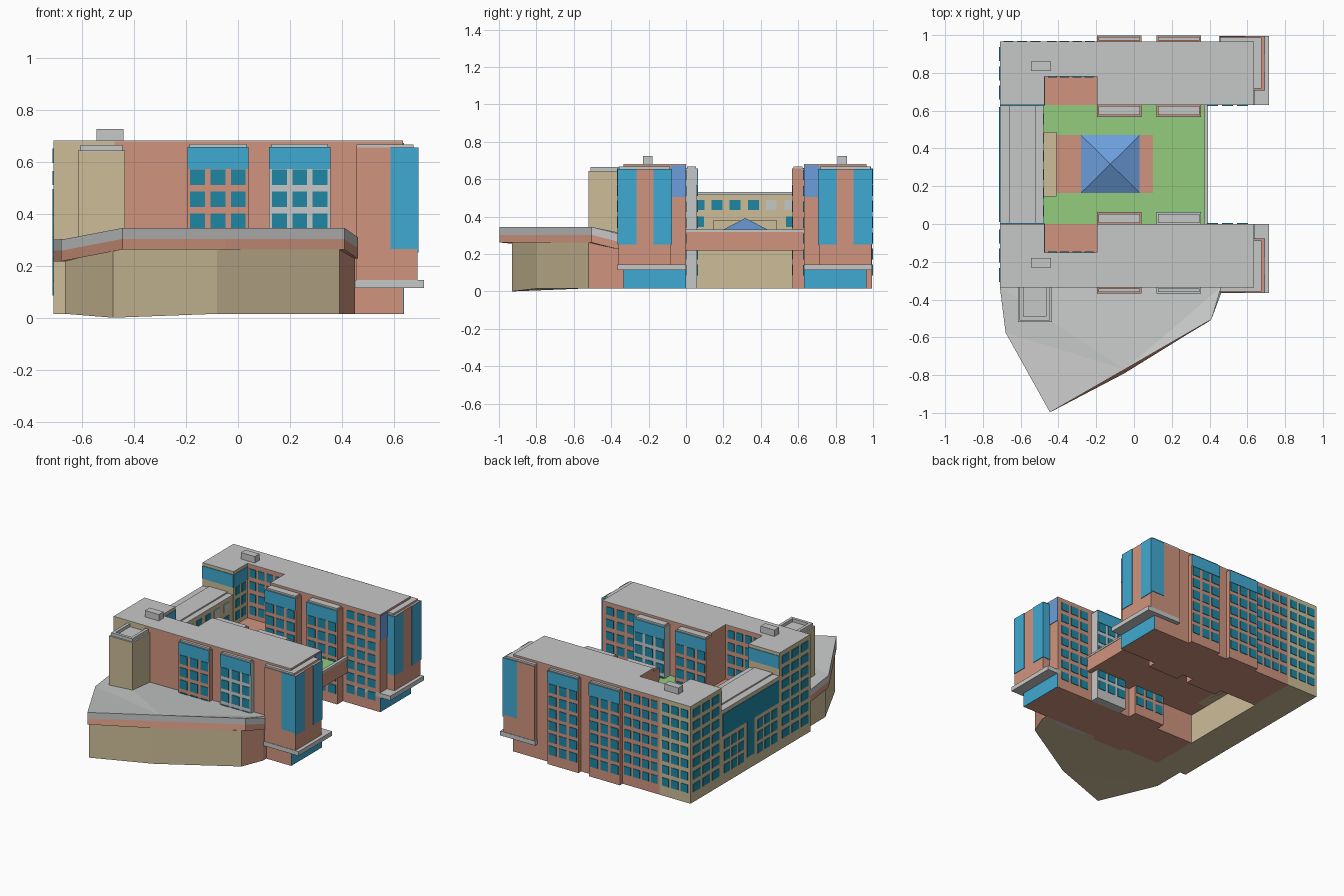
import bpy, bmesh

if "Cube" in bpy.data.objects:
    bpy.data.objects.remove(bpy.data.objects["Cube"])

# ---- colours (sRGB 0-255 converted to linear) ----
def material(name, rgb):
    m = bpy.data.materials.new(name)
    m.diffuse_color = [((c / 255 + 0.055) / 1.055) ** 2.4 for c in rgb] + [1]
    m.use_nodes = True
    m.node_tree.nodes["Principled BSDF"].inputs["Base Color"].default_value = m.diffuse_color
    return m

BRICK = material("salmon brick", (208, 148, 126))
TAN = material("tan stone", (205, 189, 152))
GREY = material("roof grey", (198, 200, 199))
PANEL = material("blue panel", (64, 170, 210))
WINDOW = material("window teal", (30, 135, 165))
GRASS = material("grass green", (148, 204, 127))
GLASS = material("skylight blue", (108, 158, 220))

MID = 0.63  # y + mirrored y; the two wings mirror across the court
B = 0.015   # base of the walls

def finish(name, bm, mats):
    bmesh.ops.recalc_face_normals(bm, faces=bm.faces)
    me = bpy.data.meshes.new(name)
    bm.to_mesh(me)
    bm.free()
    for m in mats:
        me.materials.append(m)
    ob = bpy.data.objects.new(name, me)
    bpy.context.collection.objects.link(ob)
    return ob

def boxes(name, mat, items, mirror=True):
    """Boxes given as (x0,x1,y0,y1,z0,z1), optionally repeated on the north wing."""
    if mirror:
        items = items + [(a, b, MID - d, MID - c, e, f) for a, b, c, d, e, f in items]
    bm = bmesh.new()
    for x0, x1, y0, y1, z0, z1 in items:
        vs = bmesh.ops.create_cube(bm, size=1)["verts"]
        for v in vs:
            v.co = (x1 if v.co.x > 0 else x0, y1 if v.co.y > 0 else y0, z1 if v.co.z > 0 else z0)
    return finish(name, bm, [mat])

def plate(axis, plane, sgn, u0, u1, z0, z1, t=0.004):
    """Thin plate on a wall whose normal is sgn * axis."""
    p0, p1 = sorted((plane - 0.001 * sgn, plane + t * sgn))
    return (p0, p1, u0, u1, z0, z1) if axis == "x" else (u0, u1, p0, p1, z0, z1)

def grid(axis, plane, sgn, u0, u1, cols, rows, h=0.06):
    p = (u1 - u0) / cols
    return [plate(axis, plane, sgn, u0 + p * (i + 0.135), u0 + p * (i + 0.865), z, z + h)
            for i in range(cols) for z in rows]

ROWS7 = [0.085 + 0.085 * i for i in range(7)]
ROWS6 = ROWS7[:6]
UPPER = ROWS7[3:]

# ---- wings (south one given, north one mirrored) ----
boxes("end_towers", TAN, [(-0.71, -0.475, -0.335, 0, B, 0.677)])
boxes("wing_walls", BRICK, [
    (-0.475, -0.195, -0.335, -0.15, B, 0.677),
    (-0.195, 0.635, -0.335, 0, B, 0.677),
    (-0.475, -0.195, -0.15, 0, B, 0.308)])
boxes("wing_roofs", GREY, [
    (-0.71, -0.475, -0.335, 0, 0.677, 0.681),
    (-0.475, -0.195, -0.335, -0.15, 0.677, 0.681),
    (-0.195, 0.635, -0.335, 0, 0.677, 0.681)])
boxes("roof_vents", GREY, [(-0.545, -0.44, -0.23, -0.18, 0.68, 0.725)])

# ---- projecting window bays on both sides of each wing ----
BAYS = [(-0.195, 0.04), (0.12, 0.355)]
SIDES = [(-0.365, -0.335, -0.365, -1), (0, 0.06, 0.06, 1)]
brick_bays, grey_bays, caps, bands, win = [], [], [], [], []
for i, (x0, x1) in enumerate(BAYS):
    for y0, y1, face, s in SIDES:
        bay = (x0, x1, y0, y1, B, 0.657)
        north = (x0, x1, MID - y1, MID - y0, B, 0.657)
        (grey_bays if i else brick_bays).append(bay)
        brick_bays.append(north)
        caps.append((x0 + 0.008, x1 - 0.008, y0 + 0.006, y1 - 0.006, 0.657, 0.668))
        bands.append(plate("y", face, s, x0, x1, 0.572, 0.657))
        win += grid("y", face, s, x0, x1, 3, ROWS6)
boxes("brick_bays", BRICK, brick_bays, False)
boxes("grey_bays", GREY, grey_bays, False)
boxes("bay_caps", GREY, caps)
bands += [plate("y", 0, 1, -0.71, -0.475, 0.572, 0.66),
          plate("x", -0.475, 1, -0.15, 0, 0.572, 0.66)]
boxes("blue_bands", PANEL, bands)

# ---- east corner bays, ledges and glazing ----
boxes("corner_bays", BRICK, [(0.455, 0.69, -0.362, -0.08, 0.13, 0.655)])
boxes("corner_bay_caps", GREY, [(0.455, 0.675, -0.357, -0.088, 0.655, 0.667),
                                (0.45, 0.715, -0.365, 0, 0.115, 0.145)])
boxes("corner_glazing", PANEL, [
    plate("y", -0.362, -1, 0.587, 0.694, 0.265, 0.655),
    plate("x", 0.69, 1, -0.366, -0.265, 0.25, 0.655),
    plate("x", 0.69, 1, -0.175, -0.076, 0.25, 0.655),
    plate("y", -0.08, 1, 0.635, 0.694, 0.25, 0.655),
    plate("x", 0.635, 1, -0.335, 0, B, 0.115)])
boxes("end_wall_glass", GLASS, [plate("x", 0.635, 1, -0.08, 0, 0.505, 0.672)])

# ---- window grids on plain walls ----
win += grid("x", -0.71, -1, -0.32, -0.015, 3, ROWS7, 0.055)       # west tower faces
win += grid("y", 0, 1, 0.375, 0.615, 3, ROWS7, 0.055)             # court walls
win += grid("y", -0.15, 1, -0.465, -0.205, 4, UPPER, 0.055)       # terrace back walls
win += grid("x", -0.475, 1, -0.14, -0.01, 2, UPPER[:-1], 0.055)   # terrace side walls
boxes("wing_windows", WINDOW, win)
north = grid("y", 0.965, 1, -0.70, -0.485, 3, ROWS7, 0.055)
north += grid("y", 0.965, 1, -0.47, -0.2, 4, ROWS7, 0.055)
boxes("north_windows", WINDOW, north, False)

# ---- west connector between the towers ----
boxes("connector", TAN, [(-0.71, -0.48, 0, MID, B, 0.515),
                         (-0.48, -0.41, 0.145, 0.487, 0.22, 0.38)], False)
boxes("connector_roof", GREY, [(-0.71, -0.48, 0, MID, 0.515, 0.522),
                               (-0.66, -0.52, 0, MID, 0.522, 0.531)], False)
cw = [plate("x", -0.48, 1, y - 0.029, y + 0.029, 0.435, 0.49) for y in (0.07, 0.165, 0.2625, 0.36)]
cw += [plate("x", -0.48, 1, y - 0.025, y + 0.025, 0.345, 0.4) for y in (0.07, 0.56)]
cw += grid("x", -0.71, -1, 0.02, 0.25, 3, ROWS7[:3])
cw += grid("x", -0.71, -1, 0.38, 0.61, 3, ROWS7[:3])
boxes("connector_windows", WINDOW, cw, False)
boxes("connector_grey_windows", GREY,
      [plate("x", -0.48, 1, y - 0.028, y + 0.028, 0.435, 0.49) for y in (0.455, 0.555)], False)
boxes("connector_glazing", WINDOW, [plate("x", -0.71, -1, 0.01, 0.62, 0.345, 0.495),
                                    plate("x", -0.71, -1, 0.275, 0.355, 0.1, 0.345)], False)

# ---- raised courtyard over an open undercroft ----
boxes("court_slab", BRICK, [(-0.48, 0.39, 0, MID, 0.22, 0.298),
                            (0.375, 0.39, 0, MID, 0.298, 0.318),
                            (-0.48, 0.10, 0.165, 0.47, 0.298, 0.312)], False)
boxes("court_parapet_cap", GREY, [(0.372, 0.393, 0, MID, 0.318, 0.331)], False)
boxes("court_lawn", GRASS, [(-0.48, 0.375, 0, MID, 0.298, 0.305)], False)

# ---- pyramid skylight ----
bm = bmesh.new()
base = [bm.verts.new(c) for c in ((-0.28, 0.165, 0.313), (0.03, 0.165, 0.313),
                                  (0.03, 0.47, 0.313), (-0.28, 0.47, 0.313))]
apex = bm.verts.new((-0.125, 0.3175, 0.392))
bm.faces.new(base)
for i in range(4):
    bm.faces.new((base[i], base[(i + 1) % 4], apex))
finish("skylight", bm, [GLASS])

# ---- stair tower on the south side with open roof frame ----
boxes("stair_tower", TAN, [(-0.615, -0.435, -0.52, -0.335, B, 0.64)], False)
boxes("stair_tower_frame", GREY, [
    (-0.615, -0.435, -0.52, -0.335, 0.64, 0.643),
    (-0.605, -0.445, -0.51, -0.49, 0.643, 0.664),
    (-0.605, -0.585, -0.49, -0.335, 0.643, 0.664),
    (-0.465, -0.445, -0.49, -0.335, 0.643, 0.664)], False)

# ---- angled annex, lofted from roof edge down to the ground ----
edge = [(-0.71, -0.335, 0.30), (-0.68, -0.575, 0.30), (-0.445, -0.997, 0.345),
        (-0.05, -0.77, 0.345), (0.41, -0.505, 0.345), (0.46, -0.37, 0.31), (0.46, -0.335, 0.31)]
wall = [(-0.665, -0.335), (-0.665, -0.56), (-0.48, -0.93), (-0.08, -0.80),
        (0.39, -0.52), (0.45, -0.37), (0.45, -0.335)]
rings = [edge,
         [(x, y, z - 0.042) for x, y, z in edge],
         [(x, y - (0.02 if i == 3 else 0), z - 0.083) for i, (x, y, z) in enumerate(edge)],
         [(x, y, e[2] - 0.083) for (x, y), e in zip(wall, edge)],
         [(x, y, 0 if i == 2 else B) for i, (x, y) in enumerate(wall)]]
bm = bmesh.new()
rv = [[bm.verts.new(c) for c in r] for r in rings]
n = len(edge)
for k in range(4):
    for i in range(n):
        j = (i + 1) % n
        f = bm.faces.new((rv[k][i], rv[k][j], rv[k + 1][j], rv[k + 1][i]))
        f.material_index = (0, 1, 1, 1 if i >= 4 else 2)[k]
for ring, mi in ((rv[0], 0), (rv[-1], 2)):
    f = bm.faces.new(ring)
    f.material_index = mi
    bmesh.ops.triangulate(bm, faces=[f])
finish("annex", bm, [GREY, BRICK, TAN])
